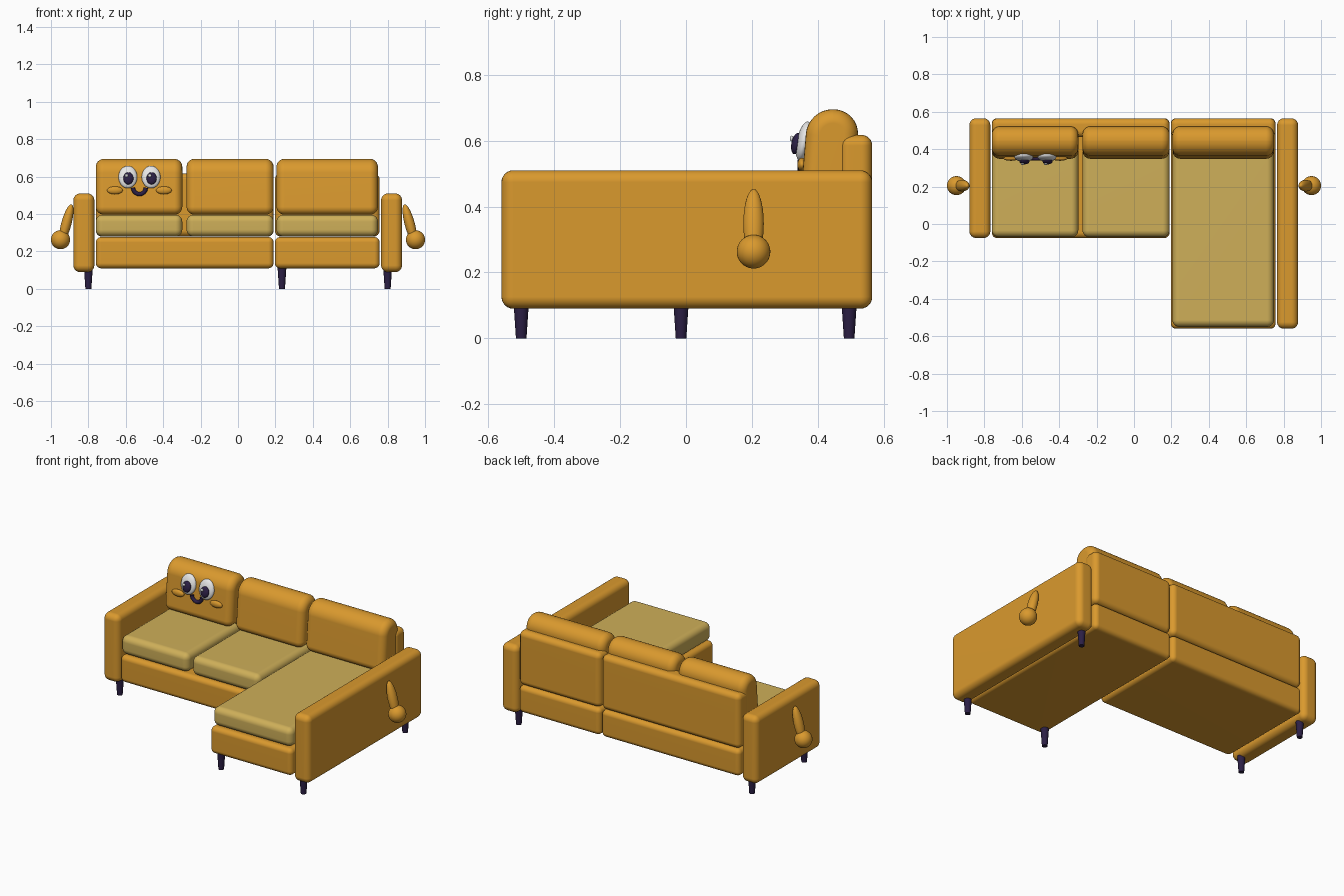
import bpy, bmesh
from math import radians, pi, cos, sin
from mathutils import Vector

default = bpy.data.objects.get("Cube")
if default:
    bpy.data.objects.remove(default, do_unlink=True)


def material(name, rgb):
    m = bpy.data.materials.new(name)
    m.use_nodes = True
    m.diffuse_color = (*rgb, 1)
    m.node_tree.nodes["Principled BSDF"].inputs["Base Color"].default_value = (*rgb, 1)
    return m


ORANGE = material("mustard orange fabric", (0.70, 0.32, 0.027))
SEAT = material("pale gold fabric", (0.62, 0.43, 0.10))
DARK = material("dark violet", (0.025, 0.014, 0.06))
WHITE = material("eye white", (0.85, 0.85, 0.85))


def finish(name, bm, mat, location=(0, 0, 0)):
    mesh = bpy.data.meshes.new(name)
    bm.to_mesh(mesh)
    bm.free()
    mesh.materials.append(mat)
    for p in mesh.polygons:
        p.use_smooth = True
    obj = bpy.data.objects.new(name, mesh)
    obj.location = location
    bpy.context.collection.objects.link(obj)
    return obj


def padded_box(name, xs, ys, zs, mat, radius, crown=0, lean=0):
    """Rounded box; crown rounds the long top edges, lean slopes the front face."""
    bm = bmesh.new()
    bmesh.ops.create_cube(bm, size=1)
    for v in bm.verts:
        v.co = [(a + b) / 2 + (b - a) * c for (a, b), c in zip((xs, ys, zs), v.co)]
        if v.co.y < sum(ys) / 2 and v.co.z > sum(zs) / 2:
            v.co.y += lean
    if crown:
        top = [e for e in bm.edges if all(v.co.z > zs[1] - 0.001 for v in e.verts)
               and abs(e.verts[0].co.x - e.verts[1].co.x) > 0.1]
        bmesh.ops.bevel(bm, geom=top, offset=crown, segments=8, profile=0.5,
                        affect='EDGES')
    obj = finish(name, bm, mat)
    bev = obj.modifiers.new("soft edges", 'BEVEL')
    bev.width = radius
    bev.segments = 6
    bev.limit_method = 'ANGLE'
    bev.angle_limit = radians(40)
    bev.use_clamp_overlap = False
    obj.modifiers.new("even shading", 'WEIGHTED_NORMAL')
    return obj


def ellipsoid(name, centre, size, mat, tilt=(0, 0, 0)):
    bm = bmesh.new()
    bmesh.ops.create_uvsphere(bm, u_segments=32, v_segments=20, radius=1)
    bmesh.ops.scale(bm, vec=size, verts=bm.verts)
    obj = finish(name, bm, mat, centre)
    obj.rotation_euler = tilt
    return obj


# Bases and back frames, one for the bench and one for the chaise
BACK = 0.565
for part, xs, front in (("bench", (-0.76, 0.19), -0.075), ("chaise", (0.197, 0.757), -0.56)):
    padded_box(part + "_base", xs, (front, BACK), (0.11, 0.277), ORANGE, 0.028)
    padded_box(part + "_back_frame", xs, (0.465, BACK), (0.28, 0.617), ORANGE, 0.032)

# Armrests
padded_box("right_armrest", (-0.88, -0.768), (-0.075, BACK), (0.09, 0.51), ORANGE, 0.036)
padded_box("left_armrest", (0.765, 0.877), (-0.56, BACK), (0.09, 0.51), ORANGE, 0.036)

# Seat and back cushions
for part, xs, front in (("right", (-0.76, -0.298), -0.07),
                        ("middle", (-0.275, 0.19), -0.07),
                        ("chaise", (0.206, 0.748), -0.55)):
    padded_box(part + "_seat_cushion", xs, (front, 0.465), (0.28, 0.396), SEAT, 0.036)
    padded_box(part + "_back_cushion", xs, (0.345, 0.522), (0.397, 0.695), ORANGE,
               0.042, crown=0.074, lean=0.025)

# Tapered legs
for name, x, y in (("right_front_leg", -0.8, -0.015), ("right_back_leg", -0.8, 0.495),
                   ("chaise_inner_leg", 0.235, -0.5), ("left_front_leg", 0.8, -0.5),
                   ("left_back_leg", 0.8, 0.495)):
    bm = bmesh.new()
    bmesh.ops.create_cone(bm, cap_ends=True, segments=24, radius1=0.016,
                          radius2=0.024, depth=0.12)
    finish(name, bm, DARK, (x, y, 0.06))
    leg = bpy.data.objects[name]
    for p in leg.data.polygons:
        p.use_smooth = len(p.vertices) == 4

# Small arms with round hands on the outer sides
for name, s in (("right", -1), ("left", 1)):
    ellipsoid(name + "_arm", (s * 0.918, 0.205, 0.348), (0.027, 0.031, 0.108), ORANGE,
              (0, s * radians(-15), 0))
    ellipsoid(name + "_hand", (s * 0.949, 0.205, 0.263), (0.051, 0.051, 0.051), ORANGE)

# Face on the right back cushion
FACE_X = -0.527
lean_back = (radians(-12), 0, 0)
for name, s in (("right", -1), ("left", 1)):
    x = FACE_X + s * 0.062
    ellipsoid(name + "_eye", (x, 0.358, 0.598), (0.05, 0.022, 0.061), WHITE, lean_back)
    ellipsoid(name + "_pupil", (x + 0.003, 0.335, 0.591), (0.027, 0.015, 0.033), DARK, lean_back)
    ellipsoid(name + "_eye_glint", (x - 0.007, 0.321, 0.606), (0.009, 0.006, 0.009), WHITE)
    ellipsoid(name + "_cheek", (FACE_X + s * 0.131, 0.352, 0.527), (0.042, 0.014, 0.021), ORANGE)

# Curved smile
curve = bpy.data.curves.new("smile", 'CURVE')
curve.dimensions = '3D'
curve.bevel_depth = 0.011
curve.bevel_resolution = 4
curve.use_fill_caps = True
spline = curve.splines.new('POLY')
STEPS = 16
spline.points.add(STEPS)
for i, p in enumerate(spline.points):
    a = pi + pi * i / STEPS
    p.co = (FACE_X + 0.034 * cos(a), 0.35, 0.541 + 0.034 * sin(a), 1)
spline.use_smooth = True
curve.materials.append(DARK)
bpy.context.collection.objects.link(bpy.data.objects.new("smile", curve))
